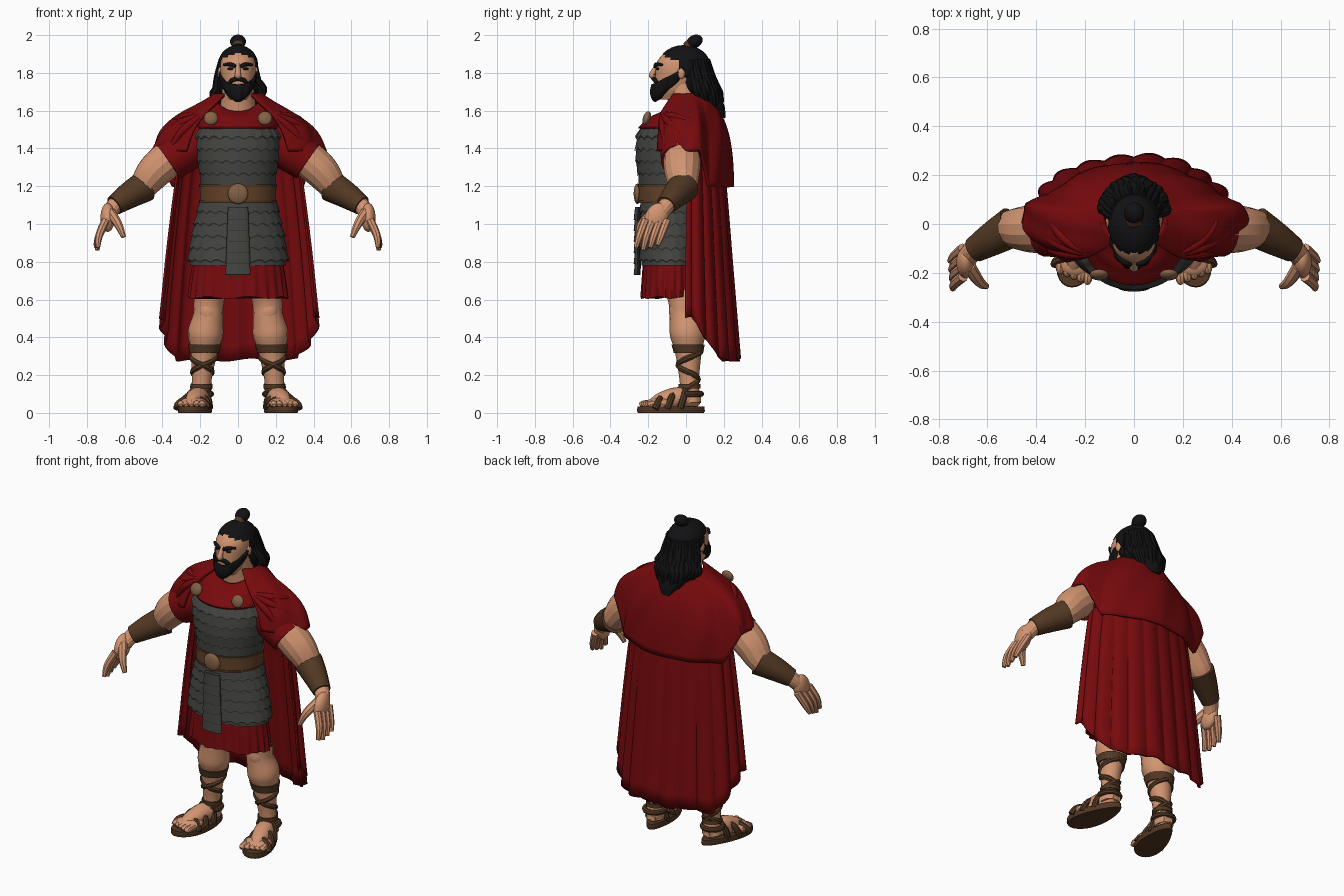
import bpy, bmesh, random
from math import sin, cos, pi, radians
from mathutils import Vector, Matrix

random.seed(4)
cube = bpy.data.objects.get("Cube")
if cube:
    bpy.data.objects.remove(cube, do_unlink=True)


def material(name, *rgb):
    mat = bpy.data.materials.new(name)
    mat.use_nodes = True
    mat.diffuse_color = (*rgb, 1)
    mat.node_tree.nodes["Principled BSDF"].inputs["Base Color"].default_value = (*rgb, 1)
    return mat


red = material("red cloth", .185, .003, .004)
steel = material("dark grey scales", .055, .057, .05)
lining = material("scale shadow", .02, .02, .018)
skin = material("tan skin", .65, .3, .165)
leather = material("dark leather", .085, .04, .017)
belt_brown = material("belt leather", .125, .054, .022)
bronze = material("dull bronze", .23, .12, .058)
black = material("black hair", .006, .006, .007)


def build(name, verts, faces, mat, pair=False, thick=0, angle=40):
    """Make one object, or a left and a right one."""
    for side in ((1, -1) if pair else (1,)):
        label = name if not pair else ("left_" if side > 0 else "right_") + name
        mesh = bpy.data.meshes.new(label)
        mesh.from_pydata([(v[0] * side, v[1], v[2]) for v in verts], [], faces)
        bm = bmesh.new()
        bm.from_mesh(mesh)
        bmesh.ops.recalc_face_normals(bm, faces=bm.faces)
        bm.to_mesh(mesh)
        bm.free()
        mesh.materials.append(mat)
        mesh.shade_smooth()
        mesh.set_sharp_from_angle(angle=radians(angle))
        obj = bpy.data.objects.new(label, mesh)
        bpy.context.collection.objects.link(obj)
        if thick:
            mod = obj.modifiers.new("thickness", "SOLIDIFY")
            mod.thickness, mod.offset = thick, 0


def sheet(name, rings, mat, closed=True, caps=True, **kw):
    """Bridge rings of points into a surface."""
    n = len(rings[0])
    faces = [(i * n + j, i * n + (j + 1) % n, (i + 1) * n + (j + 1) % n, (i + 1) * n + j)
             for i in range(len(rings) - 1) for j in range(n if closed else n - 1)]
    if closed and caps:
        faces += [tuple(range(n)), tuple(range((len(rings) - 1) * n, len(rings) * n))]
    build(name, [p for ring in rings for p in ring], faces, mat, **kw)


def spline(points, steps=4):
    """Catmull-Rom curve through tuples of any length."""
    pts = [points[0], *points, points[-1]]
    out = []
    for a, b, c, d in zip(pts, pts[1:], pts[2:], pts[3:]):
        for k in range(steps):
            t = k / steps
            out.append(tuple(q + t * (r - p + t * (2 * p - 5 * q + 4 * r - s + t * (3 * (q - r) + s - p))) / 2
                             for p, q, r, s in zip(a, b, c, d)))
    return out + [tuple(points[-1])]


def sample(profile, key):
    """Read a profile at a value of its first, rising column."""
    for lo, hi in zip(profile, profile[1:]):
        if key <= hi[0]:
            t = (key - lo[0]) / (hi[0] - lo[0])
            return [p + t * (q - p) for p, q in zip(lo, hi)]
    return list(profile[-1])


def loft(name, rows, mat, seg=32, arc=None, shape=lambda a, t: (1, 0), steps=4, **kw):
    """Stack ellipses (x, y, z, rx, ry); angle zero is the front."""
    rows = spline(rows, steps)
    start, end = arc or (0, 2 * pi)
    rings = []
    for i, (x, y, z, rx, ry) in enumerate(rows):
        ring = []
        for j in range(seg + bool(arc)):
            a = start + (end - start) * j / seg
            grow, lift = shape(a, i / (len(rows) - 1))
            ring.append((x + rx * grow * sin(a), y - ry * grow * cos(a), z + lift))
        rings.append(ring)
    sheet(name, rings, mat, closed=not arc, **kw)


def tube(name, path, mat, seg=10, steps=4, **kw):
    """Sweep a circle along points (x, y, z, radius)."""
    path = spline(path, steps)
    pts = [Vector(p[:3]) for p in path]
    old = (pts[1] - pts[0]).normalized()
    u = old.orthogonal().normalized()
    rings = []
    for i, p in enumerate(pts):
        new = (pts[min(i + 1, len(pts) - 1)] - pts[max(i - 1, 0)]).normalized()
        u = old.rotation_difference(new) @ u
        old, v = new, new.cross(u)
        rings.append([p + path[i][3] * (u * cos(2 * pi * k / seg) + v * sin(2 * pi * k / seg)) for k in range(seg)])
    sheet(name, rings, mat, **kw)


def ball(name, loc, size, mat, keep=None, tilt=0, **kw):
    bm = bmesh.new()
    bmesh.ops.create_uvsphere(bm, u_segments=32, v_segments=24, radius=1)
    bm.transform(Matrix.Translation(loc) @ Matrix.Rotation(tilt, 4, 'X') @ Matrix.Diagonal((*size, 1)))
    if keep:
        bmesh.ops.delete(bm, geom=[f for f in bm.faces if not keep(f.calc_center_median())], context='FACES')
    bm.verts.index_update()
    build(name, [v.co.copy() for v in bm.verts], [[v.index for v in f.verts] for f in bm.faces], mat, **kw)
    bm.free()


# Head and face
tube("neck", [(0, .02, 1.5, .13), (0, .01, 1.59, .1), (0, -.03, 1.74, .08)], skin, 16)
loft("head", [(0, -.08, 1.66, .045, .06), (0, -.06, 1.71, .075, .1), (0, -.05, 1.78, .09, .113),
              (0, -.045, 1.85, .093, .112), (0, -.025, 1.9, .076, .095), (0, -.02, 1.925, .03, .05)], skin)
tube("nose", [(0, -.15, 1.845, .011), (0, -.176, 1.8, .015), (0, -.178, 1.785, .018), (0, -.165, 1.775, .01)], skin)
ball("ear", (.093, -.025, 1.8), (.014, .02, .032), skin, pair=True)
ball("eye", (.036, -.149, 1.822), (.02, .01, .008), black, pair=True)
tube("eyebrow", [(.012, -.163, 1.833, .009), (.04, -.157, 1.845, .011), (.075, -.126, 1.843, .006)], black, pair=True)
tube("moustache", [(0, -.172, 1.768, .011), (.03, -.165, 1.762, .012), (.052, -.148, 1.735, .01)], black, pair=True)
loft("beard", [(0, -.05, 1.738, .095, .124), (0, -.06, 1.7, .086, .122), (0, -.095, 1.665, .06, .08),
               (0, -.115, 1.65, .03, .045)], black, 36, (-1.75, 1.75),
     lambda a, t: (1 + .03 * sin(13 * a), (1 - .5 * t) * .065 * (1 - cos(a))), thick=.012)

# Hair, bun and loose wavy locks
ball("hair_cap", (0, -.01, 1.842), (.106, .137, .105), black, lambda c: c.y > -.03 or c.z > 1.905 - .35 * abs(c.x))
loft("long_hair", [(0, .03, 1.87, .085, .085), (0, .045, 1.78, .095, .08), (0, .08, 1.7, .115, .08),
                   (0, .14, 1.63, .085, .06), (0, .18, 1.56, .035, .028)], black, 40,
     shape=lambda a, t: (1 + .05 * sin(9 * a + 6 * t), 0))
for i in range(15):
    a = -1.5 + 3 * i / 14
    s, c, drop, wave = sin(a), cos(a), random.uniform(0, .05), random.uniform(-.012, .012)
    tube(f"hair_lock_{i + 1}", [(.085 * s, .02 + .09 * c, 1.87, .018), (.095 * s + wave, .035 + .1 * c, 1.78, .023),
                                (.12 * s - wave, .05 + .11 * c, 1.715, .027), (.118 * s + wave, .06 + .115 * c, 1.68, .025),
                                (.09 * s, .08 + .11 * c, 1.66 - .065 * c - drop, .008)], black, 8)
ball("hair_bun", (0, .045, 1.966), (.042, .045, .034), black, tilt=.5)
tube("bun_base", [(0, .01, 1.925, .035), (0, .035, 1.95, .025)], black)
tube("bun_tie", [(0, .012, 1.934, .034), (0, .026, 1.952, .031)], leather)

# Scale armour: core and overlapping rows
armour = [(.78, .262, .162), (.95, .237, .158), (1.1, .2, .155), (1.2, .185, .16),
          (1.35, .213, .182), (1.45, .222, .178), (1.52, .195, .155), (1.535, .17, .13)]
mid = -.08
loft("armour_core", [(0, mid, z, rx - .006, ry - .006) for z, rx, ry in armour], steel)


def scale_row(number, top, drop=.075):
    for name, mat, extra, inset in (("scale_row", steel, 0, 0), ("scale_row_shadow", lining, .007, .004)):
        rows = []
        for z, flare in ((top, .002), (top - drop, .011)):
            _, rx, ry = sample(armour, z)
            rows.append((0, mid, z - extra, rx + flare - inset, ry + flare - inset))
        loft(f"{name}_{number}", rows, mat, 112, steps=1, caps=False,
             shape=lambda a, t: (1, t * .016 * abs(sin(11 * a + number * pi / 2))))


for i in range(5):
    scale_row(i + 1, 1.525 - i * .064)
    scale_row(i + 6, 1.13 - i * .064)
for i in range(6):
    z = 1.09 - i * .058
    w = .053 + .002 * i
    for label, mat, low, y in (("flap_plate", steel, .066, -.26), ("flap_shadow", lining, .07, -.258)):
        loft(f"{label}_{i + 1}", [(0, y + .005, z, w, .015), (0, y, z - low, w + .004, .017)], mat, 24, steps=1)

# Belt with round buckle
loft("belt", [(0, mid, z, .202, .174) for z in (1.115, 1.2)], belt_brown, 48, steps=1)
for label, z in (("lower", 1.112), ("upper", 1.196)):
    loft(label + "_belt_edge", [(0, mid, z + d, .206, .178) for d in (0, .012)], leather, 48, steps=1)
ball("buckle", (0, -.257, 1.16), (.054, .02, .054), bronze)

# Pleated tunic skirt and sleeves
loft("tunic_skirt", [(0, mid, .9, .22, .14), (0, mid, .75, .245, .15), (0, mid, .61, .262, .158)], red, 144,
     shape=lambda a, t: (1 + .03 * t * sin(24 * a), .006 * t * sin(7 * a)))
tube("sleeve", [(.16, -.01, 1.45, .105), (.28, -.02, 1.39, .115), (.37, -.025, 1.33, .108)], red, 20, pair=True)

# Cape with deep pleats, longest behind
loft("cape", [(0, .03, 1.5, .27, .14), (0, .03, 1.2, .322, .175), (0, .03, .75, .37, .21), (0, .03, .28, .41, .247)],
     red, 180, (radians(82), radians(278)),
     lambda a, t: (1 + .065 * t ** .4 * (abs(sin(10 * a)) - .5) + .02 * sin(5 * a),
                   .22 * t * max(0, min(1, 1 + cos(a) / .65)) + .008 * t * sin(9 * a)), thick=.012)


def drape(a, t):
    """Lower and narrow the mantle behind, with slanted folds."""
    back = min(1, max(0, (-cos(a) - .22) / .25))
    return (1 + .02 * sin(9 * a + 7 * t) * min(1, 3 * t) - .18 * back * t ** 2 * abs(sin(a)),
            -.19 * back * t ** 1.5)


mantle = [(0, .02, 1.685, .12, .1), (0, .02, 1.635, .2, .145), (0, .02, 1.57, .315, .19),
          (0, .025, 1.49, .405, .21), (0, .03, 1.385, .455, .22)]
loft("mantle", mantle, red, 120, (radians(36), radians(324)), drape, thick=.016)
loft("collar", [(0, .005, 1.69, .125, .1), (0, -.01, 1.65, .15, .13), (0, -.035, 1.58, .19, .172),
                (0, -.05, 1.505, .205, .197)], red, 64,
     shape=lambda a, t: (1 + .03 * sin(16 * t), -.1 * (1 - t) * max(0, cos(a))), caps=False, thick=.012)

# Folds fanning from each clasp over the shoulder
rows = [(i, *row) for i, row in enumerate(spline(mantle))]
for i, (last, sweep) in enumerate(((9, 95), (12, 75), (15, 54))):
    path = []
    for k in range(6):
        t = k / 5
        _, x, y, z, rx, ry = sample(rows, 7 + (last - 7) * t)
        a = radians(38 + (sweep - 38) * t)
        path.append((rx * sin(a), y - ry * cos(a), z - .01 * t, .008 + .014 * sin(pi * t)))
    tube(f"mantle_fold_{i + 1}", path, red, pair=True)
ball("clasp", (.143, -.208, 1.56), (.038, .02, .038), bronze, pair=True, tilt=-.35)

# Arms, bracers and hands
tube("arm", [(.24, -.01, 1.45, .09), (.35, -.02, 1.36, .098), (.44, -.02, 1.28, .095), (.51, -.02, 1.195, .074),
             (.58, -.058, 1.15, .058), (.65, -.1, 1.1, .045), (.685, -.14, 1.05, .042)], skin, 14, pair=True, angle=20)
tube("bracer", [(.495, -.01, 1.2, .084), (.575, -.057, 1.153, .071), (.655, -.106, 1.098, .053)],
     leather, 16, pair=True)
ball("palm", (.69, -.157, 1.035), (.038, .06, .08), skin, pair=True, tilt=-.45)
for i in range(4):
    y = -.23 + .038 * i
    tube(f"finger_{i + 1}", [(.7, y + .015, 1.02, .022), (.735, y - .015, .94, .02),
                             (.742 + .004 * i, y - .035, .862 + .012 * abs(i - 1), .012)], skin, 8, pair=True)
tube("thumb", [(.675, -.175, 1.06, .028), (.635, -.235, 1.0, .023), (.605, -.255, .93, .013)], skin, 8, pair=True)

# Legs
leg = spline([(.05, .2, .025, .055), (.15, .193, .018, .05), (.25, .186, .015, .06), (.34, .178, .012, .074),
              (.42, .172, .008, .094), (.52, .158, -.01, .078), (.6, .153, -.015, .08), (.78, .12, -.06, .085)])
tube("leg", [(x, y, z, r) for z, x, y, r in leg], skin, 16, steps=1, pair=True, angle=25)
ball("kneecap", (.16, -.055, .54), (.05, .035, .065), skin, pair=True)

# Feet and sandals
tube("foot", [(.19, .075, .07, .03), (.195, .04, .075, .05), (.215, -.05, .08, .056), (.24, -.14, .055, .048),
              (.25, -.19, .045, .025)], skin, 14, pair=True)
ball("forefoot", (.238, -.14, .05), (.08, .075, .032), skin, pair=True)
for i in range(5):
    x = .185 + .028 * i
    y = -.225 + .011 * i
    tube(f"toe_{i + 1}", [(x, y + .06, .048, .02), (x + .005, y, .047, .019), (x + .006, y - .02, .04, .01)],
         skin, 8, pair=True)


def sole_ring(z, grow):
    ring = []
    for k in range(32):
        a = 2 * pi * k / 32
        y = -.08 + .18 * grow * cos(a)
        ring.append((.205 - .19 * y + grow * (.082 - .024 * cos(a)) * sin(a), y, z))
    return ring


sheet("sandal_sole", [sole_ring(0, .97), sole_ring(.01, 1), sole_ring(.034, .98)], leather, pair=True)
for i, (x, y, wide, high) in enumerate(((.243, -.165, .082, .078), (.228, -.1, .072, .1), (.21, -.03, .06, .13))):
    tube(f"foot_strap_{i + 1}", [(x - wide * cos(a), y + .03 * sin(a), .022 + (high - .022) * sin(a), .018)
                                 for a in (pi * k / 8 for k in range(9))], leather, 8, steps=2, pair=True)
tube("heel_strap", [(.2 + .058 * sin(a), .02 - .06 * cos(a), .1, .016)
                    for a in (.9 + 4.5 * k / 10 for k in range(11))], leather, 8, steps=2, pair=True)

# Bands and laces crossing up the shin
for label, heights in (("shin", (.318, .362)), ("ankle", (.128, .152))):
    loft(label + "_band", [(*sample(leg, z)[1:3], z, *[sample(leg, z)[3] + .008] * 2) for z in heights],
         leather, 24, steps=1, pair=True)
for i, turn in enumerate((1, -1)):
    path = []
    for k in range(33):
        z = .1 + .23 * k / 32
        _, x, y, r = sample(leg, z)
        a = turn * 3 * pi * k / 32
        path.append((x + (r - .007) * sin(a), y - (r - .007) * cos(a), z, .017))
    tube(f"shin_lace_{i + 1}", path, leather, 8, steps=2, pair=True)
